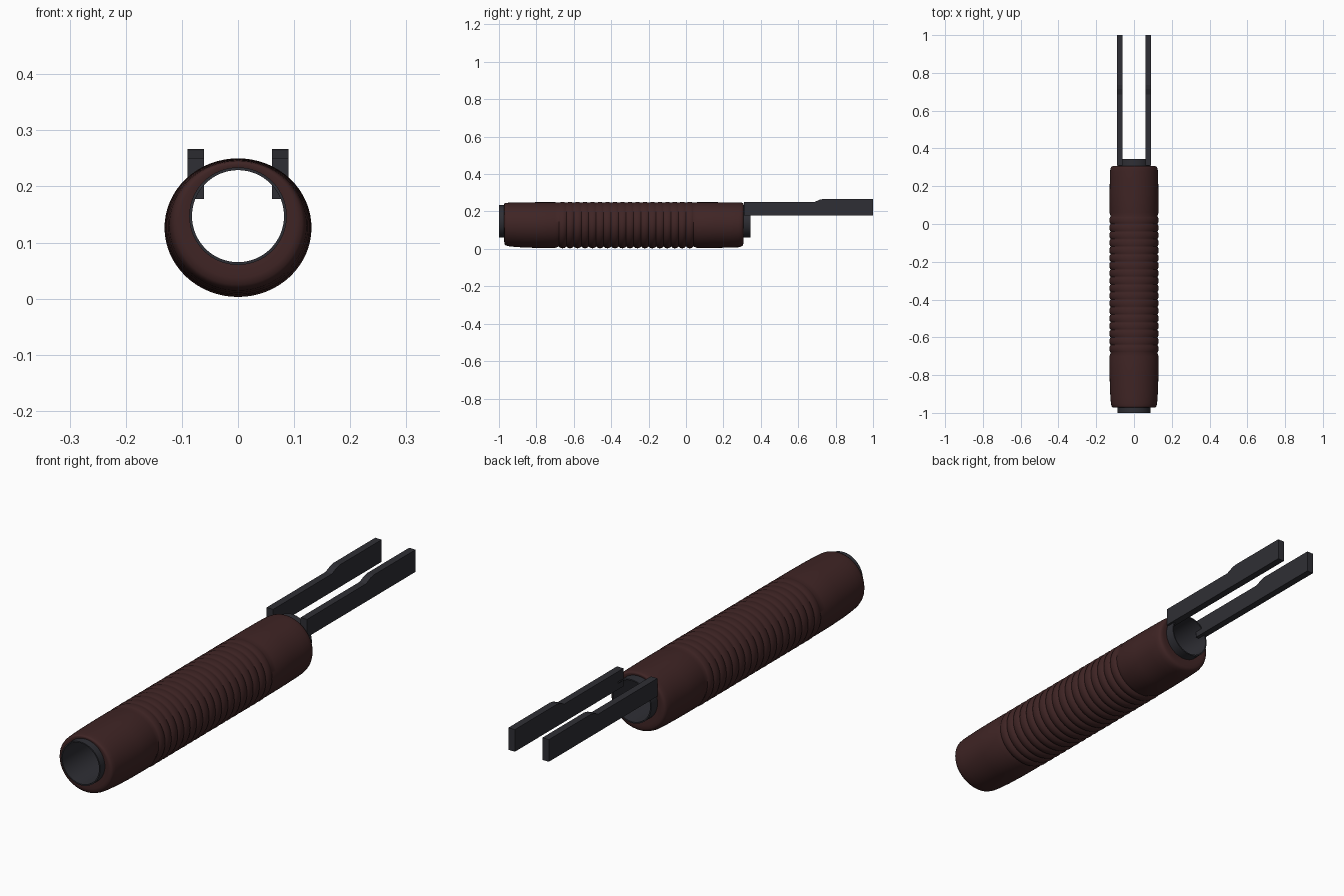
import bpy, bmesh, math

if "Cube" in bpy.data.objects:
    bpy.data.objects.remove(bpy.data.objects["Cube"])


def material(name, rgb):
    m = bpy.data.materials.new(name)
    m.diffuse_color = (*rgb, 1)
    m.use_nodes = True
    m.node_tree.nodes["Principled BSDF"].inputs["Base Color"].default_value = m.diffuse_color
    return m


BROWN = material("dark_brown", (0.05, 0.018, 0.018))
STEEL = material("dark_steel", (0.028, 0.028, 0.035))
SIDES = 64
TUBE_R, TUBE_IN, TUBE_Z = 0.087, 0.082, 0.147


def finish(name, bm, mat, angle=None):
    bmesh.ops.recalc_face_normals(bm, faces=bm.faces)
    me = bpy.data.meshes.new(name)
    bm.to_mesh(me)
    bm.free()
    me.materials.append(mat)
    ob = bpy.data.objects.new(name, me)
    bpy.context.collection.objects.link(ob)
    if angle:
        bpy.ops.object.select_all(action='DESELECT')
        bpy.context.view_layer.objects.active = ob
        ob.select_set(True)
        bpy.ops.object.shade_smooth_by_angle(angle=math.radians(angle))
    return ob


def loft(name, sections, mat, angle, closed=False):
    """Skin ellipse sections given as (y, radius_x, radius_z, centre_z)."""
    bm = bmesh.new()
    rings = []
    for y, rx, rz, cz in sections:
        rings.append([bm.verts.new((rx * math.cos(a), y, cz + rz * math.sin(a)))
                      for a in (2 * math.pi * i / SIDES for i in range(SIDES))])
    pairs = list(zip(rings, rings[1:]))
    if closed:
        pairs.append((rings[-1], rings[0]))
    for a, b in pairs:
        for i in range(SIDES):
            j = (i + 1) % SIDES
            bm.faces.new((a[i], a[j], b[j], b[i]))
    return finish(name, bm, mat, angle)


# Grip: t blends each section from the full outline (0) to the tube circle (1)
profile = [(-0.97, 1), (-0.972, 0.6), (-0.97, 0.38), (-0.963, 0.27), (-0.95, 0.2),
           (-0.92, 0.14), (-0.87, 0.08), (-0.80, 0.04), (-0.70, 0.03)]
RIBS, START, PITCH, STEPS = 18, -0.68, 0.04, 8
for k in range(RIBS * STEPS + 1):
    bulge = abs(math.sin(math.pi * k / STEPS)) ** 0.7
    profile.append((START + PITCH * k / STEPS, 0.17 * (1 - bulge)))
profile += [(0.06, 0.03), (0.16, 0.04), (0.24, 0.07), (0.28, 0.1), (0.295, 0.16),
            (0.303, 0.25), (0.306, 0.38), (0.307, 0.6), (0.305, 1)]


def blend(a, b, t):
    return a + (b - a) * t


loft("ribbed_grip", [(y, blend(0.131, TUBE_R, t), blend(0.1235, TUBE_R, t),
                      blend(0.1265, TUBE_Z, t)) for y, t in profile], BROWN, 50)

# Inner tube, open at both ends
loft("inner_tube", [(y, r, r, TUBE_Z) for y, r in
                    ((-1, TUBE_IN), (-1, TUBE_R), (0.345, TUBE_R), (0.345, TUBE_IN))],
     STEEL, 35, closed=True)

# Two stepped rails, extruded from a side profile
rail = [(0.31, 0.178), (1.0, 0.178), (1.0, 0.267), (0.735, 0.267),
        (0.715, 0.263), (0.685, 0.25), (0.31, 0.25)]
for side, label in ((-1, "left"), (1, "right")):
    bm = bmesh.new()
    face = bm.faces.new([bm.verts.new((side * 0.061, y, z)) for y, z in rail])
    out = bmesh.ops.extrude_face_region(bm, geom=[face])["geom"]
    bmesh.ops.translate(bm, vec=(side * 0.029, 0, 0),
                        verts=[v for v in out if isinstance(v, bmesh.types.BMVert)])
    # extrude_face_region keeps the first face, so the solid is closed
    finish(label + "_rail", bm, STEEL)
